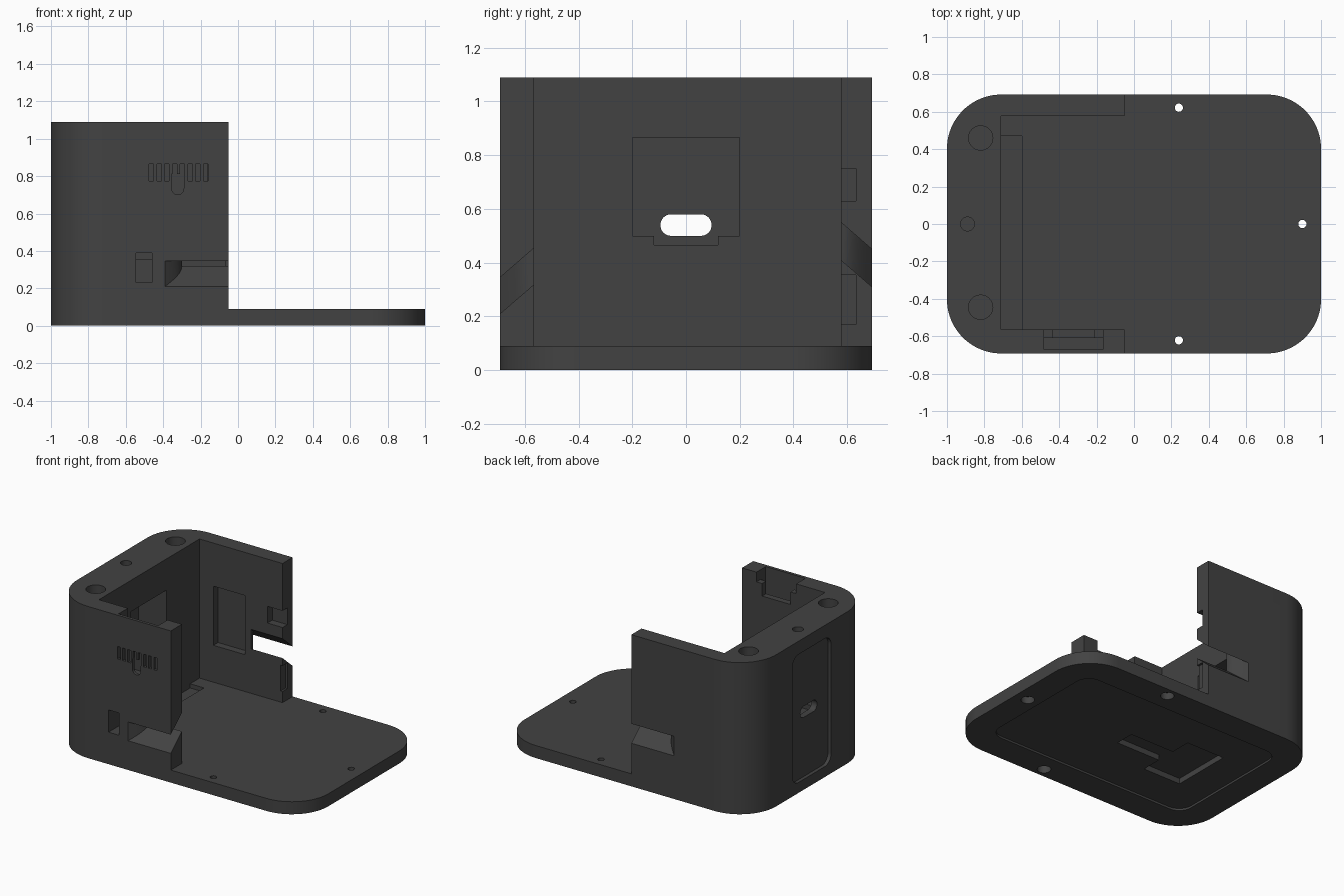
import bpy, bmesh, math

if "Cube" in bpy.data.objects:
    bpy.data.objects.remove(bpy.data.objects["Cube"])

grey = bpy.data.materials.new("charcoal_grey")
grey.diffuse_color = (0.055, 0.055, 0.055, 1)
grey.use_nodes = True
grey.node_tree.nodes["Principled BSDF"].inputs["Base Color"].default_value = grey.diffuse_color


def make_object(name, bm):
    bmesh.ops.recalc_face_normals(bm, faces=bm.faces)
    mesh = bpy.data.meshes.new(name)
    bm.to_mesh(mesh)
    bm.free()
    obj = bpy.data.objects.new(name, mesh)
    bpy.context.collection.objects.link(obj)
    mesh.materials.append(grey)
    return obj


def loft(name, rings):
    """Solid skinned through rings that share a point count."""
    bm = bmesh.new()
    loops = [[bm.verts.new(p) for p in ring] for ring in rings]
    n = len(loops[0])
    for a, b in zip(loops, loops[1:]):
        for i in range(n):
            j = (i + 1) % n
            bm.faces.new((a[i], a[j], b[j], b[i]))
    bm.faces.new(loops[0][::-1])
    bm.faces.new(loops[-1])
    return make_object(name, bm)


def rounded(w, h, r, seg):
    """Rounded rectangle outline from half sizes."""
    pts = []
    for k, (sx, sy) in enumerate([(1, 1), (-1, 1), (-1, -1), (1, -1)]):
        for i in range(seg + 1):
            a = math.radians(90 * k + 90 * i / seg)
            pts.append((sx * (w - r) + r * math.cos(a), sy * (h - r) + r * math.sin(a)))
    return pts


def box(x0, x1, y0, y1, z0, z1):
    return loft("cutter", [[(x0, y0, z), (x1, y0, z), (x1, y1, z), (x0, y1, z)] for z in (z0, z1)])


def cylinder(x, y, r, z0, z1, seg=32):
    ring = [(x + r * math.cos(math.tau * i / seg), y + r * math.sin(math.tau * i / seg)) for i in range(seg)]
    return loft("cutter", [[(px, py, z) for px, py in ring] for z in (z0, z1)])


def prism_z(pts, z0, z1):
    return loft("cutter", [[(x, y, z) for x, y in pts] for z in (z0, z1)])


def prism_x(pts, x0, x1, z):
    return loft("cutter", [[(x, a, z + b) for a, b in pts] for x in (x0, x1)])


def cut(cutter):
    mod = body.modifiers.new("cut", 'BOOLEAN')
    mod.operation = 'DIFFERENCE'
    mod.solver = 'EXACT'
    mod.object = cutter
    bpy.context.view_layer.objects.active = body
    bpy.ops.object.modifier_apply(modifier=mod.name)
    bpy.data.objects.remove(cutter, do_unlink=True)


# Rounded block, then the open tray and the cavity between the walls
outline = rounded(1.0, 0.692, 0.29, 20)
body = prism_z(outline, 0, 1.09)
body.name = "dock_body"
cut(box(-0.05, 1.2, -1, 1, 0.09, 1.3))
cut(box(-0.71, 0.1, -0.565, 0.577, 0.09, 1.3))

# Shallow trench along the foot of the rear wall
cut(box(-0.71, -0.60, -0.565, 0.47, 0.06, 0.2))

# Blind holes in the top
for x, y, r in [(-0.82, 0.46, 0.065), (-0.82, -0.445, 0.065), (-0.89, 0, 0.037)]:
    cut(cylinder(x, y, r, 0.98, 1.2))

# Countersunk screw holes in the tray
for x, y in [(0.24, 0.622), (0.24, -0.622), (0.90, 0)]:
    cut(cylinder(x, y, 0.022, -0.1, 0.2, 20))
    cut(cylinder(x, y, 0.045, -0.1, 0.05, 24))

# Underside: shallow panel and T-shaped recess
cut(prism_z(rounded(0.81, 0.49, 0.10, 8), -0.1, 0.015))
cut(box(-0.57, -0.27, -0.22, 0.22, -0.1, 0.055))
cut(box(-0.30, 0.08, -0.07, 0.07, -0.1, 0.055))

# End wall: outer panel, inner socket pocket with lip, cable slot
cut(prism_x(rounded(0.22, 0.46, 0.07, 8), -1.2, -0.975, 0.535))
cut(box(-0.93, -0.6, -0.2, 0.2, 0.50, 0.865))
cut(box(-0.93, -0.6, -0.12, 0.12, 0.465, 0.51))
cut(prism_x(rounded(0.095, 0.04, 0.039, 8), -1.2, -0.8, 0.54))

# Front wall: stepped board pocket opening at the top
cut(box(-0.48, -0.165, -0.67, -0.61, 0.69, 1.3))
cut(box(-0.48, -0.165, -0.62, -0.5, 1.02, 1.3))
cut(box(-0.435, -0.21, -0.62, -0.5, 0.93, 1.3))

# Front wall: vent slots, round-ended tongue and window
for i in range(8):
    x = -0.475 + 0.0414 * i
    cut(box(x, x + 0.024, -0.8, -0.65, 0.775, 0.865))
tongue = [(-0.355, 0.81), (-0.29, 0.81)]
tongue += [(-0.3225 + 0.0325 * math.cos(math.pi * i / 10), 0.733 - 0.0325 * math.sin(math.pi * i / 10))
           for i in range(11)]
cut(loft("cutter", [[(x, y, z) for x, z in tongue] for y in (-0.8, -0.65)]))
cut(box(-0.545, -0.46, -0.8, -0.5, 0.23, 0.39))

# Sloping side channels with a curved closed end
for outer, inner, z_out, z_in, h in [(-0.692, -0.565, 0.21, 0.32, 0.135), (0.692, 0.577, 0.31, 0.41, 0.14)]:
    rings = []
    for i in range(-1, 10):
        t = i / 8
        y = outer + (inner - outer) * t
        z = z_out + (z_in - z_out) * t
        x = -0.39 + 0.09 * math.sin(math.pi / 2 * min(max(t, 0), 1))
        rings.append([(x, y, z), (0.1, y, z), (0.1, y, z + h), (x, y, z + h)])
    cut(loft("cutter", rings))

# Back wall: large inner pocket and two end notches
cut(box(-0.60, -0.35, 0.5, 0.63, 0.355, 0.78))
cut(box(-0.17, 0.1, 0.5, 0.632, 0.63, 0.75))
cut(box(-0.065, 0.1, 0.5, 0.632, 0.17, 0.355))

# Smooth rounded corners, keep sharp edges
bpy.ops.object.select_all(action='DESELECT')
body.select_set(True)
bpy.context.view_layer.objects.active = body
bpy.ops.object.shade_smooth_by_angle(angle=math.radians(30))
